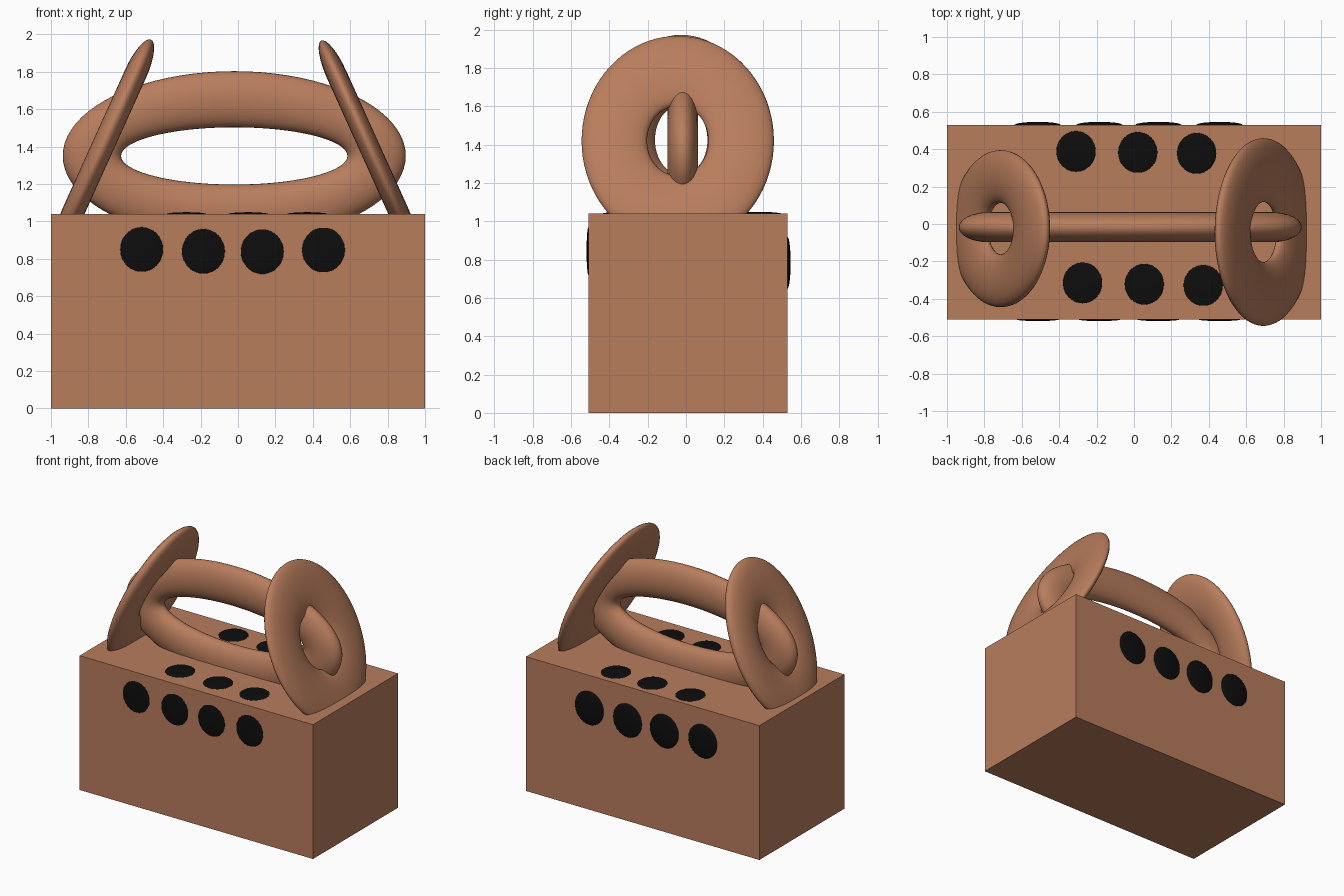
import bpy, bmesh, math
from mathutils import Matrix, Vector

if "Cube" in bpy.data.objects:
    bpy.data.objects.remove(bpy.data.objects["Cube"])


def material(name, rgb):
    m = bpy.data.materials.new(name)
    m.diffuse_color = (*rgb, 1)
    m.use_nodes = True
    m.node_tree.nodes["Principled BSDF"].inputs["Base Color"].default_value = m.diffuse_color
    return m


BROWN = material("warm_brown", (0.48, 0.205, 0.108))
BLACK = material("black", (0.004, 0.004, 0.004))


def finish(name, bm, mat, smooth=True):
    bmesh.ops.recalc_face_normals(bm, faces=bm.faces)
    for f in bm.faces:
        f.smooth = smooth
    me = bpy.data.meshes.new(name)
    bm.to_mesh(me)
    bm.free()
    me.materials.append(mat)
    ob = bpy.data.objects.new(name, me)
    bpy.context.collection.objects.link(ob)
    return ob


def oval_ring(name, centre, outer, inner, half_thick, turn, nu=80, nv=32):
    """Ring in the local XZ plane between two ellipses, rounded along local Y."""
    bm = bmesh.new()
    mid = [(o + i) / 2 for o, i in zip(outer, inner)]
    tube = [(o - i) / 2 for o, i in zip(outer, inner)]
    rows = []
    for a in range(nu):
        t = 2 * math.pi * a / nu
        row = []
        for b in range(nv):
            p = 2 * math.pi * b / nv
            v = Vector((math.cos(t) * (mid[0] + tube[0] * math.cos(p)),
                        half_thick * math.sin(p),
                        math.sin(t) * (mid[1] + tube[1] * math.cos(p))))
            row.append(bm.verts.new(turn @ v + Vector(centre)))
        rows.append(row)
    for a in range(nu):
        r, s = rows[a], rows[(a + 1) % nu]
        for b in range(nv):
            c = (b + 1) % nv
            bm.faces.new((r[b], s[b], s[c], r[c]))
    return finish(name, bm, BROWN)


def spot(name, centre, size):
    """Flattened ball half sunk into the body."""
    bm = bmesh.new()
    bmesh.ops.create_uvsphere(bm, u_segments=32, v_segments=16, radius=1,
                              matrix=Matrix.Translation(centre) @ Matrix.Diagonal((*size, 1)))
    return finish(name, bm, BLACK)


# Body block
bm = bmesh.new()
bmesh.ops.create_cube(bm, size=1, matrix=Matrix.Translation((0, 0.01, 0.52))
                      @ Matrix.Diagonal((2, 1.04, 1.04, 1)))
finish("body", bm, BROWN, smooth=False)

# Long handle ring
oval_ring("handle", (-0.02, -0.017, 1.35), (0.917, 0.453), (0.605, 0.153), 0.08,
          Matrix.Identity(3))

# Leaning side rings: local X becomes world Y, then tilted inwards
quarter = Matrix.Rotation(math.radians(90), 3, 'Z')
tilt = math.radians(24.3)
oval_ring("right_ring", (0.692, -0.043, 1.42), (0.502, 0.6), (0.16, 0.2), 0.055,
          Matrix.Rotation(-tilt, 3, 'Y') @ quarter)
oval_ring("left_ring", (-0.712, -0.025, 1.425), (0.42, 0.6), (0.137, 0.2), 0.06,
          Matrix.Rotation(tilt, 3, 'Y') @ quarter)

# Spots along the front and back
for i, (x, z) in enumerate([(-0.515, 0.85), (-0.185, 0.84), (0.13, 0.838), (0.457, 0.847)]):
    spot(f"front_spot_{i}", (x, -0.509, z), (0.116, 0.01, 0.12))
    spot(f"back_spot_{i}", (x, 0.529, z - 0.06), (0.124, 0.017, 0.13))

# Spots on the top
for i, (x, y) in enumerate([(-0.31, 0.388), (0.02, 0.383), (0.335, 0.378),
                            (-0.275, -0.315), (0.055, -0.322), (0.37, -0.328)]):
    spot(f"top_spot_{i}", (x, y, 1.039), (0.106, 0.11, 0.01))
